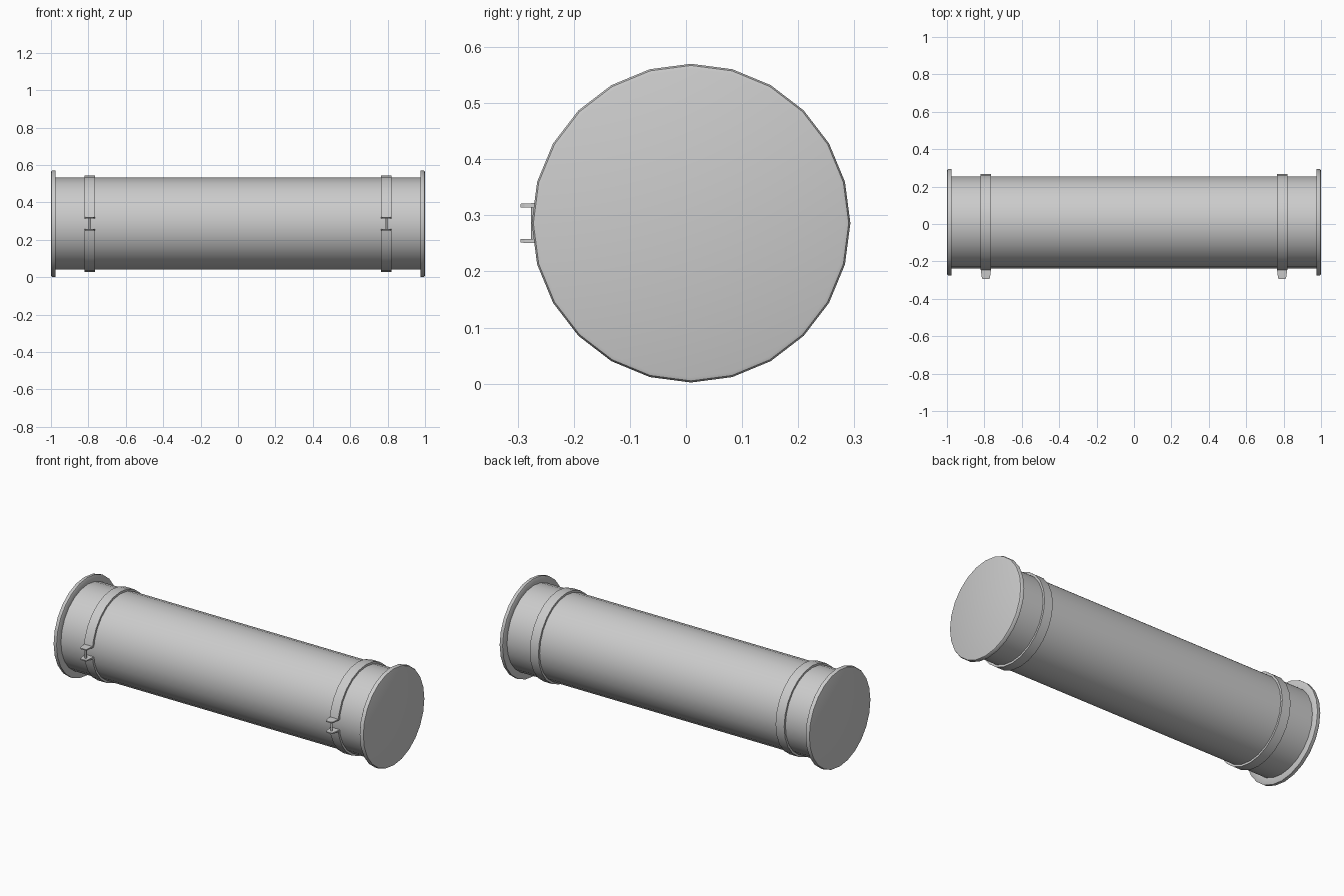
import bpy, bmesh
from math import sin, cos, radians, pi

if "Cube" in bpy.data.objects:
    bpy.data.objects.remove(bpy.data.objects["Cube"])

CY, CZ, SIDES = 0.009, 0.286, 24      # pipe axis and side count


def finish(name, bm, angle=35):
    bmesh.ops.recalc_face_normals(bm, faces=bm.faces)
    me = bpy.data.meshes.new(name)
    bm.to_mesh(me)
    bm.free()
    ob = bpy.data.objects.new(name, me)
    bpy.context.collection.objects.link(ob)
    bpy.ops.object.select_all(action='DESELECT')
    ob.select_set(True)
    bpy.context.view_layer.objects.active = ob
    bpy.ops.object.shade_smooth_by_angle(angle=radians(angle))
    return ob


def ring_point(x, r, a):
    # angle 0 points to the front (-y)
    return (x, CY - r * cos(a), CZ + r * sin(a))


def lathe(name, profile, cap_end=False):
    # spin (x, radius) points around the pipe axis
    bm = bmesh.new()
    rings = [[bm.verts.new(ring_point(x, r, 2 * pi * i / SIDES)) for i in range(SIDES)]
             for x, r in profile]
    for a, b in zip(rings, rings[1:]):
        for i in range(SIDES):
            j = (i + 1) % SIDES
            bm.faces.new((a[i], a[j], b[j], b[i]))
    if cap_end:
        bm.faces.new(rings[-1])
    return finish(name, bm)


def clamp_band(name, x):
    # open strap with a gap at the front
    angles = [radians(7.4)] + [radians(15 * i) for i in range(1, SIDES)] + [radians(352.6)]
    section = [(-0.0275, 0.238), (-0.0275, 0.258), (0.0275, 0.258), (0.0275, 0.238)]
    bm = bmesh.new()
    rings = [[bm.verts.new(ring_point(x + dx, r, a)) for dx, r in section] for a in angles]
    for a, b in zip(rings, rings[1:]):
        for i in range(4):
            j = (i + 1) % 4
            bm.faces.new((a[i], a[j], b[j], b[i]))
    bm.faces.new(rings[0])
    bm.faces.new(rings[-1])
    return finish(name, bm)


def clamp_ear(name, x, side):
    # tapered tab: half width, y, inner and outer height from the axis
    outline = [(0.0275, -0.236, 0.0275, 0.0365), (0.0265, -0.252, 0.0280, 0.0365),
               (0.0215, -0.288, 0.0283, 0.0350), (0.0170, -0.295, 0.0283, 0.0345)]
    bm = bmesh.new()
    loops = [[bm.verts.new((x + s * w, y, CZ + side * h))
              for s, h in ((-1, lo), (1, lo), (1, hi), (-1, hi))] for w, y, lo, hi in outline]
    for a, b in zip(loops, loops[1:]):
        for i in range(4):
            j = (i + 1) % 4
            bm.faces.new((a[i], a[j], b[j], b[i]))
    bm.faces.new(loops[0])
    bm.faces.new(loops[-1])
    return finish(name, bm, 20)


def clamp_bolt(name, x):
    bm = bmesh.new()
    bmesh.ops.create_cone(bm, cap_ends=True, segments=12, radius1=0.006,
                          radius2=0.006, depth=0.062)
    bmesh.ops.translate(bm, verts=bm.verts, vec=(x, -0.270, CZ))
    return finish(name, bm)


# main tube
lathe("pipe_body", [(-0.978, 0.246), (0.978, 0.246)])

for s, tag in ((-1, "left"), (1, "right")):
    # end flange with a softened outer rim
    lathe(f"end_flange_{tag}",
          [(s * 0.975, 0.244), (s * 0.975, 0.281), (s * 0.977, 0.284), (s * 0.993, 0.284),
           (s * 0.998, 0.281), (s * 1.0, 0.275)], cap_end=True)
    # strap clamp
    x = s * 0.792
    clamp_band(f"clamp_band_{tag}", x)
    clamp_ear(f"clamp_ear_upper_{tag}", x, 1)
    clamp_ear(f"clamp_ear_lower_{tag}", x, -1)
    clamp_bolt(f"clamp_bolt_{tag}", x)
